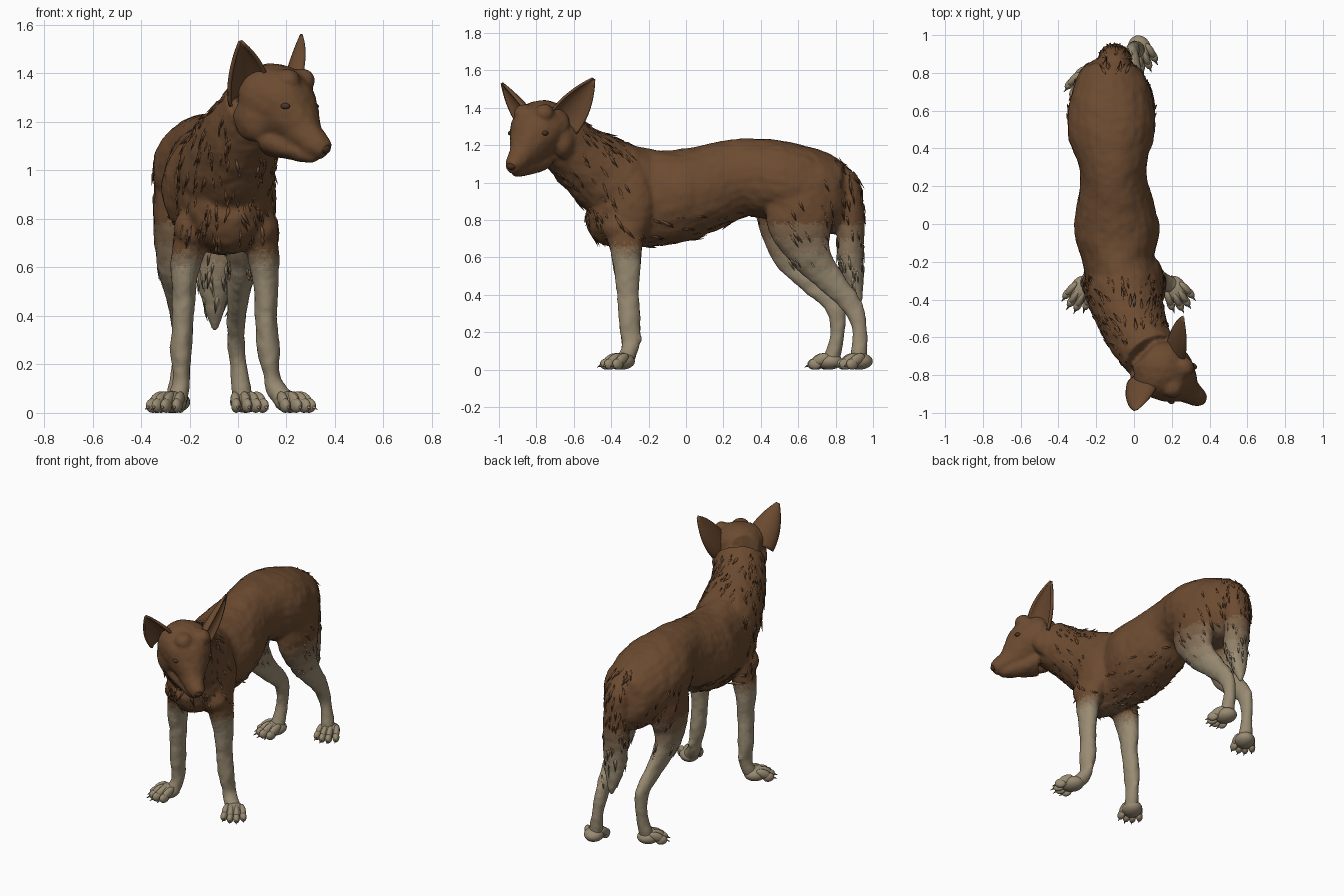
import bpy, bmesh, math, random
from mathutils import Vector, Matrix

if "Cube" in bpy.data.objects:
    bpy.data.objects.remove(bpy.data.objects["Cube"])
random.seed(4)
V = Vector
BROWN, TAN = V((.15, .07, .03)), V((.32, .26, .17))


def mat(name, c):
    m = bpy.data.materials.new(name)
    m.diffuse_color = (*c, 1)
    m.use_nodes = True
    m.node_tree.nodes["Principled BSDF"].inputs["Base Color"].default_value = m.diffuse_color
    return m


# coat shades from brown back to pale legs
coat = [mat("coat_%d" % i, BROWN.lerp(TAN, i / 4)) for i in range(5)]
dark = mat("dark", (.07, .035, .017))


def coat_index(p):
    top, low = (.68, .58) if p.y < .3 else (.82, .5)
    k = (top - p.z + random.uniform(-.015, .015)) / (top - low)
    return max(0, min(4, round(k * 4)))


def finish(bm, name, mats):
    bmesh.ops.recalc_face_normals(bm, faces=bm.faces[:])
    me = bpy.data.meshes.new(name)
    bm.to_mesh(me)
    bm.free()
    for m in mats:
        me.materials.append(m)
    for p in me.polygons:
        p.use_smooth = True
    ob = bpy.data.objects.new(name, me)
    bpy.context.collection.objects.link(ob)
    return ob


def smooth_path(rows, n=5):
    rows = [rows[0]] + list(rows) + [rows[-1]]
    out = []
    for a, b, c, d in zip(rows, rows[1:], rows[2:], rows[3:]):
        for k in range(n):
            t = k / n
            out.append([.5 * (2*q + (r-p)*t + (2*p-5*q+4*r-s)*t*t + (3*q-p-3*r+s)*t**3)
                        for p, q, r, s in zip(a, b, c, d)])
    return out + [list(rows[-1])]


def loft(bm, rows, ref, seg=24):
    """rows: x, y, z, half width, half depth along a path"""
    rows = smooth_path(rows)
    rings = []
    for i, r in enumerate(rows):
        t = (V(rows[min(i+1, len(rows)-1)][:3]) - V(rows[max(i-1, 0)][:3])).normalized()
        side = t.cross(V(ref)).normalized()
        up = side.cross(t)
        rings.append([bm.verts.new(V(r[:3]) + side*r[3]*math.cos(a) + up*r[4]*math.sin(a))
                      for a in (2*math.pi*j/seg for j in range(seg))])
    for a, b in zip(rings, rings[1:]):
        for j in range(seg):
            bm.faces.new((a[j], a[j-1], b[j-1], b[j]))
    bm.faces.new(rings[0])
    bm.faces.new(rings[-1][::-1])


def blob(bm, c, s, rot=Matrix()):
    bmesh.ops.create_uvsphere(bm, u_segments=20, v_segments=12, radius=1,
                              matrix=Matrix.Translation(c) @ rot @ Matrix.Diagonal((*s, 1)))


# ---- body skin: torso, neck, head, legs and tail fused together
bm = bmesh.new()
torso = [(.88, -.11, 1.02, .80, .07), (.8, -.115, 1.11, .72, .17), (.62, -.12, 1.195, .74, .225),
         (.47, -.12, 1.23, .80, .23), (.28, -.11, 1.235, .82, .175), (.1, -.1, 1.2, .735, .205),
         (-.05, -.09, 1.175, .68, .225), (-.2, -.08, 1.18, .655, .19), (-.33, -.05, 1.2, .65, .2),
         (-.41, -.045, 1.19, .67, .18), (-.48, -.04, 1.12, .79, .12)]
loft(bm, [(x, y, (a+b)/2, w, (a-b)/2) for y, x, a, b, w in torso], (0, 0, 1))
loft(bm, [(-.06, -.25, .96, .18, .2), (-.05, -.36, .995, .2, .22), (-.02, -.48, 1.075, .185, .2),
          (.03, -.6, 1.165, .165, .165), (.09, -.7, 1.26, .15, .15)], (0, 0, 1))
loft(bm, [(.05, -.69, 1.335, .09, .08), (.12, -.75, 1.315, .16, .135), (.185, -.8, 1.265, .15, .145),
          (.235, -.84, 1.2, .11, .115), (.28, -.88, 1.145, .07, .08), (.33, -.915, 1.1, .052, .056),
          (.362, -.935, 1.078, .034, .038)], (0, 0, 1))
# lower jaw and flat brow
loft(bm, [(.14, -.79, 1.13, .1, .07), (.22, -.845, 1.095, .07, .055), (.29, -.89, 1.066, .045, .036),
          (.325, -.91, 1.056, .03, .025)], (0, 0, 1))
turn = Matrix.Rotation(math.atan2(-.49, .87), 4, 'Z')
for s in (-1, 1):
    blob(bm, (.23 + s*.03, -.81 + s*.055, 1.37), (.06, .055, .05), turn)
    blob(bm, (.12 + s*.055, -.74 + s*.095, 1.22), (.09, .06, .1), turn)
for x in (-.175, .085):
    blob(bm, (x, -.3, .88), (.075, .13, .2))
    blob(bm, (x - .005, -.37, .765), (.085, .08, .09))
LY = (0, 1, 0)
for xs in ((-.15, -.215, -.225, -.235, -.232, -.235, -.255), (.06, .11, .115, .125, .135, .15, .2)):
    loft(bm, [(x, *r) for x, r in zip(xs, ((-.33, .85, .09, .13), (-.32, .62, .062, .083),
              (-.31, .42, .046, .06), (-.3, .25, .046, .058), (-.295, .18, .036, .052),
              (-.3, .11, .037, .045), (-.33, .04, .045, .05)))], LY)
    blob(bm, (xs[4] + .005, -.255, .165), (.018, .02, .025))
for s, rows in ((1, [(.0, .62, 1.0, .1, .18), (.02, .61, .8, .09, .18), (.02, .665, .62, .065, .115),
                     (.0, .77, .48, .045, .075), (-.01, .885, .345, .037, .055), (.0, .93, .2, .035, .04),
                     (.02, .92, .04, .045, .045)]),
                (-1, [(-.24, .58, 1.0, .1, .18), (-.265, .55, .8, .085, .17), (-.27, .575, .62, .065, .115),
                      (-.25, .68, .47, .045, .075), (-.235, .79, .345, .037, .055), (-.24, .81, .2, .035, .04),
                      (-.255, .775, .04, .045, .045)])):
    loft(bm, rows, LY)
    blob(bm, (rows[4][0], rows[4][1] + .035, .335), (.025, .03, .045))
loft(bm, [(-.11, .78, 1.06, .06, .06), (-.1, .86, .98, .08, .075), (-.1, .88, .8, .085, .072),
          (-.095, .88, .6, .08, .07), (-.095, .905, .45, .05, .045), (-.095, .925, .34, .012, .012)], LY)
body = finish(bm, "body", coat)
rm = body.modifiers.new("fuse", 'REMESH')
rm.mode, rm.voxel_size = 'VOXEL', .01
sm = body.modifiers.new("soften", 'SMOOTH')
sm.factor, sm.iterations = .5, 7
tex = bpy.data.textures.new("coat_lumps", 'CLOUDS')
tex.noise_scale = .09
dm = body.modifiers.new("lumps", 'DISPLACE')
dm.texture, dm.strength = tex, .014
dg = bpy.context.evaluated_depsgraph_get()
skin = bpy.data.meshes.new_from_object(body.evaluated_get(dg))
body.modifiers.clear()
body.data = skin
skin.materials.clear()
for m in coat:
    skin.materials.append(m)
for p in skin.polygons:
    p.use_smooth = True
    p.material_index = coat_index(p.center)

# ---- paws with toes and claws
for name, x, y, dx, dy in (("front_paw_a", -.275, -.345, -.45, -.85), ("front_paw_b", .215, -.345, .5, -.85),
                           ("hind_paw_a", -.262, .765, -.45, -.85), ("hind_paw_b", .03, .925, .3, -.93)):
    bm = bmesh.new()
    blob(bm, (0, 0, .045), (.075, .062, .045))
    for i in (-1.5, -.5, .5, 1.5):
        fan = Matrix.Rotation(i * .16, 4, 'Z')
        tx = .085 - .013 * i * i
        blob(bm, (tx - .03, i*.034, .055), (.05, .02, .028), fan @ Matrix.Rotation(.45, 4, 'Y'))
        blob(bm, (tx, i*.038, .03), (.036, .021, .03), fan)
        bmesh.ops.create_cone(bm, cap_ends=True, segments=8, radius1=.01, radius2=.001, depth=.04,
                              matrix=Matrix.Translation((tx + .036, i*.041, .022)) @ fan
                              @ Matrix.Rotation(2.0, 4, 'Y'))
    bm.transform(Matrix.Translation((x, y, 0)) @ Matrix.Rotation(math.atan2(dy, dx), 4, 'Z'))
    for v in bm.verts:
        v.co.z = max(0, v.co.z)
    finish(bm, name, [coat[4]])

# ---- cupped ears turned outward
for name, base, tip, ang in (("ear_a", V((.035, -.815, 1.31)), V((.01, -.985, 1.53)), -78),
                             ("ear_b", V((.205, -.665, 1.32)), V((.262, -.495, 1.555)), 30)):
    face = V((math.cos(math.radians(ang)), math.sin(math.radians(ang)), .35))
    bm = bmesh.new()
    side = (tip - base).cross(face).normalized()
    out = side.cross(tip - base).normalized()
    out = out if out.dot(face) > 0 else -out
    n, m, grid = 14, 12, []
    for i in range(n + 1):
        u = i / n
        w = .1 * (1 - u ** 1.5) * (.85 + .4 * u) + .004
        grid.append([bm.verts.new(base.lerp(tip, u) + side*w*math.sin(a) + out*w*.6*(.6 - math.cos(a)))
                     for a in (1.6 * (2*j/m - 1) for j in range(m + 1))])
    for a, b in zip(grid, grid[1:]):
        for j in range(m):
            bm.faces.new((a[j], a[j+1], b[j+1], b[j]))
    ear = finish(bm, name, [coat[0]])
    so = ear.modifiers.new("thickness", 'SOLIDIFY')
    so.thickness, so.offset = .014, 0

# ---- eyes and nose, seated on the skin
across = V((.49, .87, 0))
for s in (-1, 1):
    p = body.closest_point_on_mesh(V((.245, -.85, 1.265)) + across * s * .11)[1]
    bm = bmesh.new()
    blob(bm, p - across * s * .006, (.022, .016, .013), turn)
    finish(bm, "eye", [dark])
bm = bmesh.new()
blob(bm, (.357, -.932, 1.09), (.024, .028, .022), turn)
finish(bm, "nose", [dark])

# ---- fur locks lying flat over neck, belly, haunches and tail
bm = bmesh.new()
for p in skin.polygons:
    c, nrm = p.center, p.normal
    if c.y < -.3 and c.z > .7 and c.x < .19 and (c - V((.19, -.81, 1.25))).length > .26:
        chance, flow = .022, V((0, .55, -.8))
    elif c.y > .8 and abs(c.x + .1) < .1 and c.z > .4:
        chance, flow = .025, V((0, .05, -1))
    elif -.25 < c.y < .4 and .63 < c.z < .84:
        chance, flow = .014, V((0, .9, -.25))
    elif c.y > .55 and .55 < c.z < 1:
        chance, flow = .012, V((0, .5, -.85))
    else:
        continue
    if random.random() > chance:
        continue
    flow = flow - nrm * flow.dot(nrm) + V([random.uniform(-.2, .2) for _ in range(3)])
    if flow.length < .3:
        continue
    flow.normalize()
    s = nrm.cross(flow).normalized()
    l = random.uniform(.06, .1)
    pts = [c - flow*l*.5 - nrm*.006, c + s*l*.15 - nrm*.006, c + flow*l*.7 + nrm*.001,
           c - s*l*.15 - nrm*.006, c + nrm*.006]
    vs = [bm.verts.new(q) for q in pts]
    k = coat_index(c)
    for j in range(4):
        bm.faces.new((vs[j], vs[(j+1) % 4], vs[4])).material_index = k
    bm.faces.new((vs[3], vs[2], vs[1], vs[0])).material_index = k
finish(bm, "fur_locks", coat)
